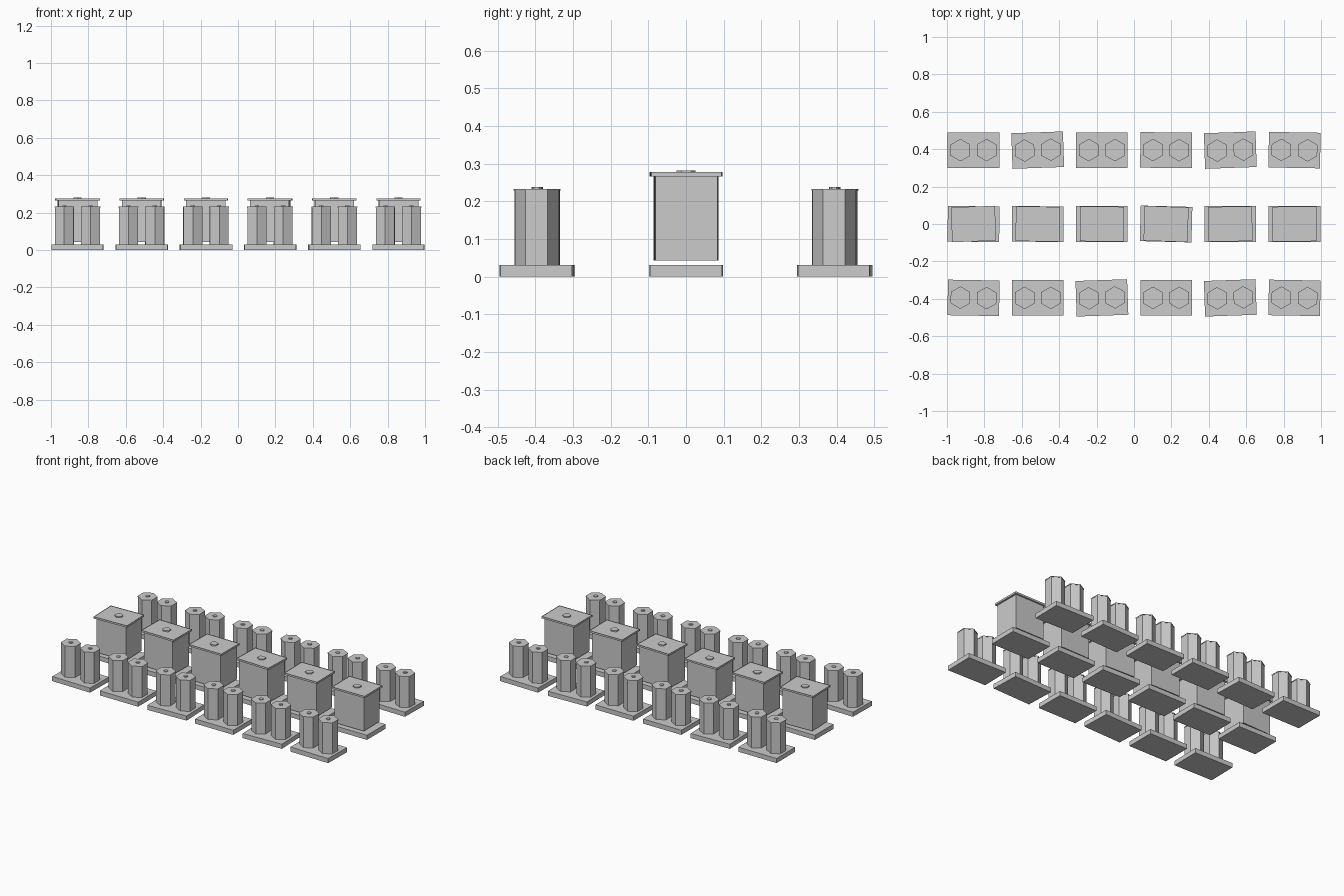
import bpy, bmesh, math

if "Cube" in bpy.data.objects:
    bpy.data.objects.remove(bpy.data.objects["Cube"])

grey = bpy.data.materials.new("plain_grey")
grey.diffuse_color = (0.6, 0.6, 0.6, 1)
grey.use_nodes = True
grey.node_tree.nodes["Principled BSDF"].inputs["Base Color"].default_value = grey.diffuse_color


def finish(name, bm, loc, deg):
    me = bpy.data.meshes.new(name)
    bmesh.ops.recalc_face_normals(bm, faces=bm.faces)
    bm.to_mesh(me)
    bm.free()
    me.materials.append(grey)
    ob = bpy.data.objects.new(name, me)
    ob.location = (loc[0], loc[1], 0)
    ob.rotation_euler.z = math.radians(deg)
    bpy.context.collection.objects.link(ob)


def prism(bm, pts, z0, z1):
    """Extrude an outline from z0 to z1 and return the top face."""
    low = [bm.verts.new((x, y, z0)) for x, y in pts]
    top = [bm.verts.new((x, y, z1)) for x, y in pts]
    n = len(pts)
    bm.faces.new(low[::-1])
    for i in range(n):
        bm.faces.new((low[i], low[(i + 1) % n], top[(i + 1) % n], top[i]))
    return bm.faces.new(top)


def rect(w, d):
    return [(-w / 2, -d / 2), (w / 2, -d / 2), (w / 2, d / 2), (-w / 2, d / 2)]


def hexagon(r, cx=0):
    return [(cx + r * math.sin(i * math.pi / 3), -r * math.cos(i * math.pi / 3))
            for i in range(6)]


def pad(loc, deg):
    bm = bmesh.new()
    prism(bm, rect(0.276, 0.19), 0, 0.03)
    finish("base_pad", bm, loc, deg)


def tank_pair(loc, deg):
    # two hexagonal tanks with thin lids and small vent knobs
    for side in (-0.07, 0.07):
        bm = bmesh.new()
        prism(bm, hexagon(0.058, side), 0.03, 0.228)
        prism(bm, hexagon(0.060, side), 0.228, 0.233)
        prism(bm, hexagon(0.013, side), 0.233, 0.238)
        finish("hex_tank", bm, loc, deg)


def cabinet(loc, deg):
    # body hovering just above its pad
    bm = bmesh.new()
    prism(bm, rect(0.21, 0.165), 0.043, 0.265)
    finish("cabinet_body", bm, loc, deg)
    # overhanging lid with a shallow tray and a knob
    bm = bmesh.new()
    top = prism(bm, rect(0.235, 0.186), 0.265, 0.277)
    bmesh.ops.inset_region(bm, faces=[top], thickness=0.011)
    tray = bmesh.ops.extrude_discrete_faces(bm, faces=[top])["faces"][0]
    bmesh.ops.translate(bm, verts=tray.verts, vec=(0, 0, -0.003))
    prism(bm, hexagon(0.025), 0.274, 0.281)
    finish("cabinet_lid", bm, loc, deg)


# slight turn of every unit, left to right, for each row
back_turn = (0, 2, 0, -0.5, 2, -1)
mid_turn = (2, -1, -0.5, -2, 1, 0.5)
mid_pad_turn = (-0.5, -0.5, 0, -1.5, 0, 0)
front_turn = (-1, 0, 2, 0, 2, -1)
for i in range(6):
    x = -0.858 + 0.3432 * i
    for y, turns in ((0.395, back_turn), (-0.395, front_turn)):
        pad((x, y), turns[i])
        tank_pair((x, y), turns[i])
    pad((x, 0), mid_pad_turn[i])
    cabinet((x, 0), mid_turn[i])
